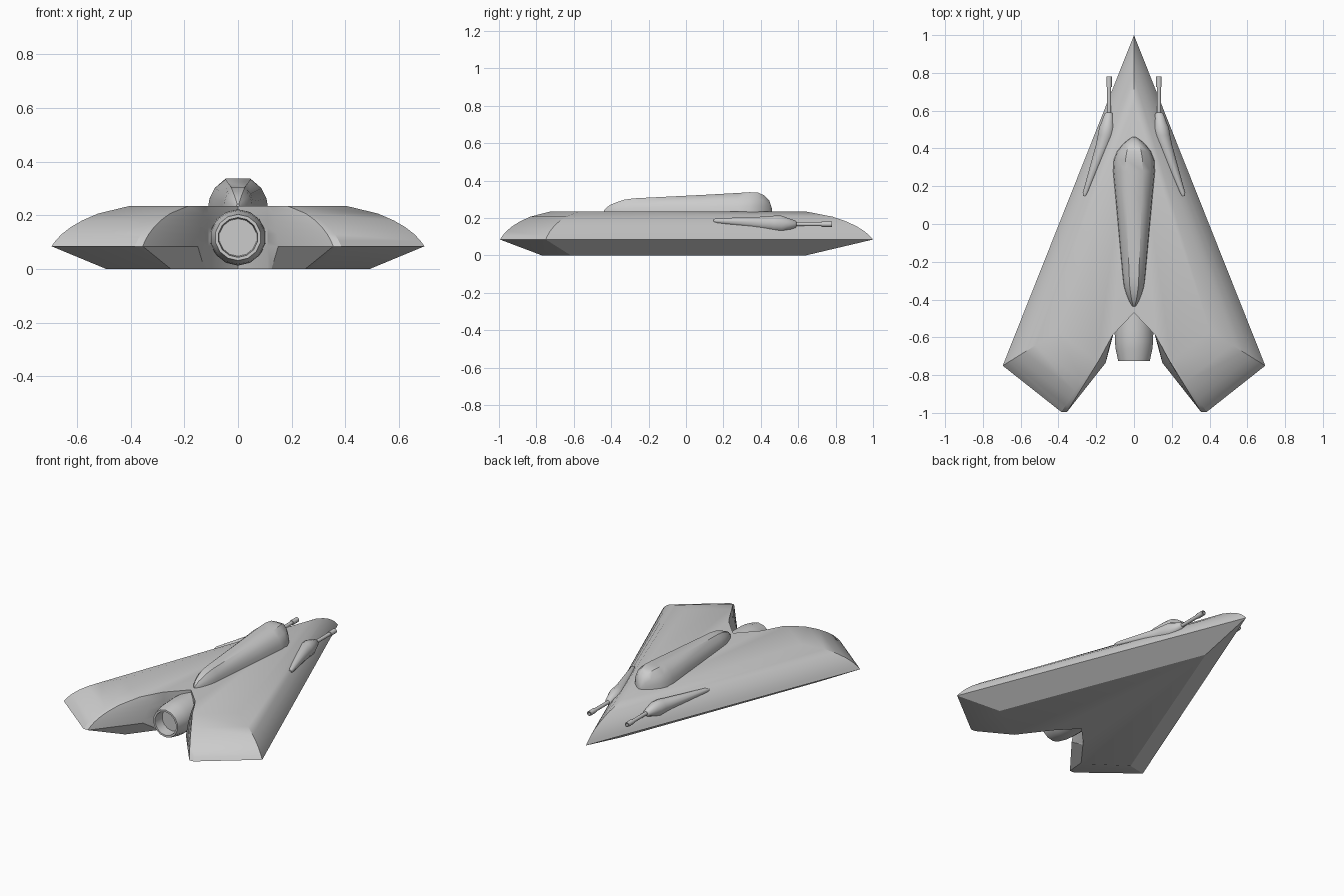
import bpy, bmesh, math

if "Cube" in bpy.data.objects:
    bpy.data.objects.remove(bpy.data.objects["Cube"])


def make_object(name, rings, angle=30):
    """Skin a list of equal-length closed vertex rings and cap both ends."""
    bm = bmesh.new()
    loops = [[bm.verts.new(p) for p in ring] for ring in rings]
    n = len(loops[0])
    for a, b in zip(loops, loops[1:]):
        for i in range(n):
            j = (i + 1) % n
            bm.faces.new((a[i], a[j], b[j], b[i]))
    bm.faces.new(loops[0][::-1])
    bm.faces.new(loops[-1])
    bmesh.ops.recalc_face_normals(bm, faces=bm.faces)
    mesh = bpy.data.meshes.new(name)
    bm.to_mesh(mesh)
    bm.free()
    ob = bpy.data.objects.new(name, mesh)
    bpy.context.collection.objects.link(ob)
    bpy.ops.object.select_all(action='DESELECT')
    bpy.context.view_layer.objects.active = ob
    ob.select_set(True)
    bpy.ops.object.shade_smooth_by_angle(angle=math.radians(angle))
    return ob


def ellipse(x, y, z, rx, rz, n):
    """Ring around the y axis."""
    return [(x + rx * math.cos(2 * math.pi * (i + .5) / n), y,
             z + rz * math.sin(2 * math.pi * (i + .5) / n)) for i in range(n)]


# Hull: half outlines (nose, wing tip, blunt rear tip, inner edge, notch)
middle = [(0, 1), (.695, -.75), (.385, -.995), (.355, -.995),
          (.15, -.735), (.11, -.585), (0, -.47)]
top = [(0, .64), (.405, -.57), (.2, -.725), (.185, -.72),
       (.12, -.6), (.11, -.585), (0, -.47)]
bottom = [(0, .64), (.49, -.615), (.27, -.77), (.25, -.77),
          (.125, -.605), (.11, -.585), (0, -.47)]


def outline(a, b, f, z):
    half = [(p[0] + (q[0] - p[0]) * f, p[1] + (q[1] - p[1]) * f, z)
            for p, q in zip(a, b)]
    return half + [(-x, y, z) for x, y, z in half[-2:0:-1]]


levels = [(0, .085), (.05, .105), (.13, .13), (.25, .157),
          (.4, .182), (.6, .207), (1, .235)]
hull = make_object("hull", [outline(bottom, bottom, 0, 0)]
                   + [outline(middle, top, f, z) for f, z in levels], 28)

# Canopy: stations of y, half width, top height
stations = [(-.438, .008, .242), (-.41, .026, .268), (-.37, .042, .285),
            (-.33, .054, .298), (-.28, .06, .305), (.1, .095, .324),
            (.28, .112, .334), (.34, .108, .338), (.385, .09, .336),
            (.42, .062, .32), (.445, .034, .295), (.46, .01, .25)]
section = [(1, 0), (.95, .35), (.78, .7), (.42, 1)]
section += [(-x, h) for x, h in reversed(section)]
base = .225
canopy = make_object("canopy", [
    [(w * x, y, base + (t - base) * h) for x, h in
     [(1, -.0)] + section[1:]] for y, w, t in stations], 40)

# Engine with a hollow nozzle
engine = make_object("engine", [
    ellipse(0, y, .118, r, r, 14) for y, r in
    [(-.40, .10), (-.56, .105), (-.62, .104), (-.66, .1),
     (-.725, .086), (-.725, .074), (-.66, .07)]], 35)

# Gun pods: y, x, z, half width, half height
pod = [(.148, .262, .186, .008, .008), (.165, .257, .185, .015, .014),
       (.42, .163, .169, .04, .04), (.47, .148, .168, .045, .046),
       (.51, .143, .167, .043, .047), (.54, .139, .167, .034, .036),
       (.585, .134, .167, .022, .02), (.59, .133, .167, .014, .013)]
barrel = [(.57, .011), (.725, .011), (.725, .015), (.78, .015),
          (.78, .009), (.74, .009)]
for side, label in ((1, "right"), (-1, "left")):
    make_object(label + "_gun_pod", [
        ellipse(side * x, y, z, rx, rz, 12) for y, x, z, rx, rz in pod], 40)
    make_object(label + "_gun_barrel", [
        ellipse(side * .132, y, .167, r, r, 10) for y, r in barrel], 40)
